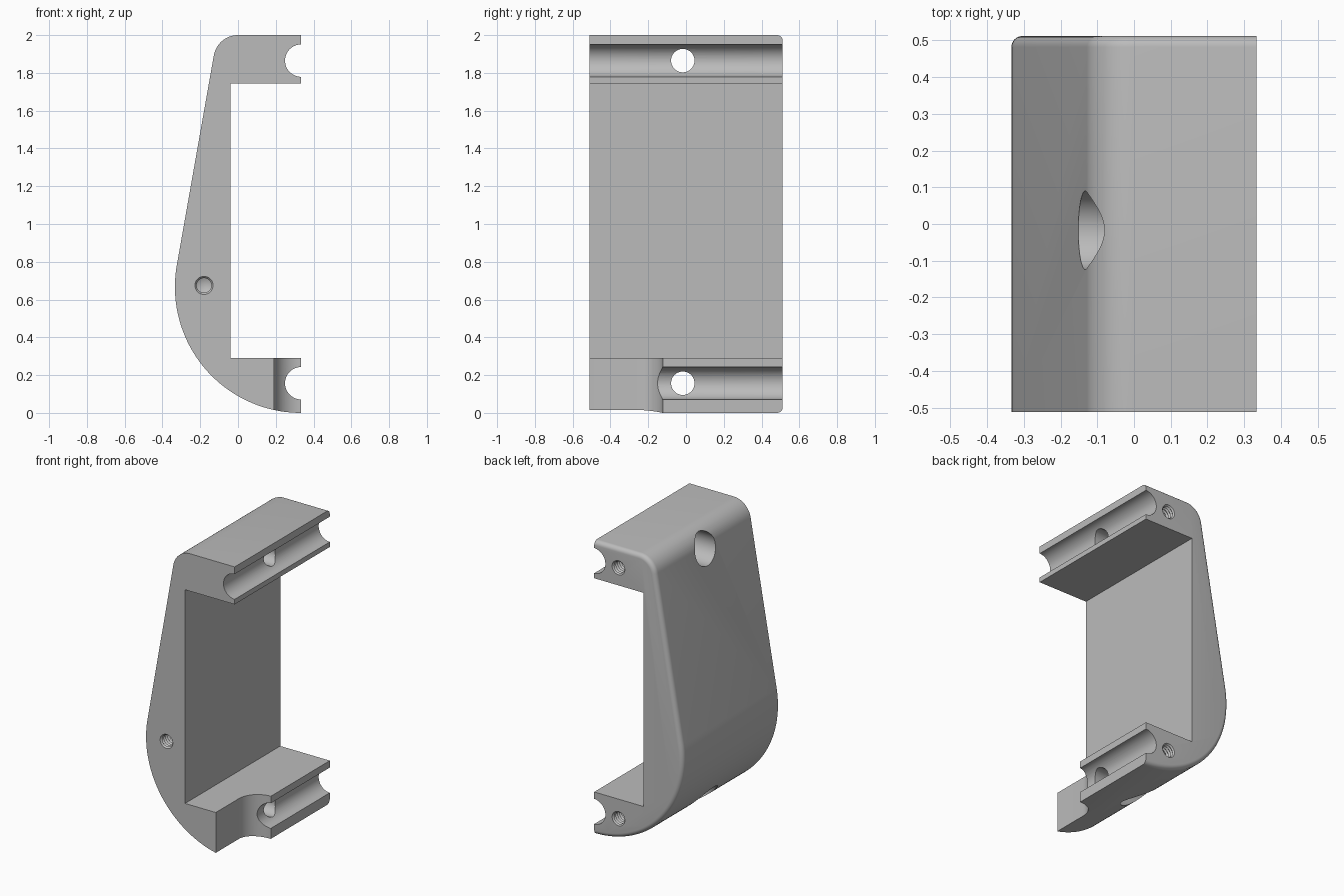
import bpy, bmesh, math
from mathutils import Matrix, Vector

if "Cube" in bpy.data.objects:
    bpy.data.objects.remove(bpy.data.objects["Cube"], do_unlink=True)

HALF_Y = 0.512      # half of the length along y
EDGE_X = 0.333      # open side of the bracket
HOLE_Y = -0.017     # clamp bolt position along y
ARMS = {"upper": 1.865, "lower": 0.157}

grey = bpy.data.materials.new("plain grey")
grey.use_nodes = True
colour = (0.5, 0.5, 0.5, 1)
grey.diffuse_color = colour
grey.node_tree.nodes["Principled BSDF"].inputs["Base Color"].default_value = colour


def arc(cx, cy, r, start, end, steps):
    angles = [math.radians(start + (end - start) * i / steps) for i in range(steps + 1)]
    return [(cx + r * math.cos(a), cy + r * math.sin(a)) for a in angles]


def make_object(name, bm):
    bmesh.ops.recalc_face_normals(bm, faces=bm.faces)
    mesh = bpy.data.meshes.new(name)
    bm.to_mesh(mesh)
    bm.free()
    mesh.materials.append(grey)
    obj = bpy.data.objects.new(name, mesh)
    bpy.context.collection.objects.link(obj)
    return obj


def prism(points, direction):
    """Extrude a closed loop of 3D points."""
    bm = bmesh.new()
    face = bm.faces.new([bm.verts.new(p) for p in points])
    out = bmesh.ops.extrude_face_region(bm, geom=[face])
    moved = [g for g in out["geom"] if isinstance(g, bmesh.types.BMVert)]
    bmesh.ops.translate(bm, verts=moved, vec=direction)
    return bm


def rod(name, radius, start, end, sides=64):
    start, end = Vector(start), Vector(end)
    axis = end - start
    bm = bmesh.new()
    turn = axis.to_track_quat('Z', 'Y').to_matrix().to_4x4()
    bmesh.ops.create_cone(bm, cap_ends=True, segments=sides, radius1=radius,
                          radius2=radius, depth=axis.length,
                          matrix=Matrix.Translation((start + end) / 2) @ turn)
    return make_object(name, bm)


def threaded_cutter(name, x, y, z, inward, depth=0.24, sides=32):
    """Ridged bore with a conical tip, running along y."""
    pitch, outer, inner = 0.02, 0.048, 0.039
    rings = [(-0.05, outer), (0, outer)]
    for i in range(int(depth / pitch)):
        rings += [((i + 0.5) * pitch, inner), ((i + 1) * pitch, outer)]
    bm = bmesh.new()
    loops = []
    for d, r in rings:
        loops.append([bm.verts.new((x + px, y + inward * d, z + pz))
                      for px, pz in arc(0, 0, r, 0, 360, sides)[:-1]])
    tip = bm.verts.new((x, y + inward * (depth + 0.03), z))
    bm.faces.new(loops[0])
    for a, b in zip(loops, loops[1:]):
        for i in range(sides):
            j = (i + 1) % sides
            bm.faces.new((a[i], a[j], b[j], b[i]))
    for i in range(sides):
        bm.faces.new((loops[-1][i], loops[-1][(i + 1) % sides], tip))
    return make_object(name, bm)


# Bracket body: C-shaped profile with a large curved foot
outline = [(EDGE_X, 2.0)]
outline += arc(0, 1.87, 0.13, 90, 170, 16)
outline += arc(EDGE_X, 0.667, 0.667, 170, 270, 56)
outline += [(EDGE_X, 0.29), (-0.04, 0.29), (-0.04, 1.745), (EDGE_X, 1.745)]
bm = prism([(x, -HALF_Y, z) for x, z in outline], (0, 2 * HALF_Y, 0))


# Round the outer rim of the rear end only
def outer_rim(edge):
    a, b = (v.co for v in edge.verts)
    mid = (a + b) / 2
    inside = mid.x > -0.045 and 0.28 < mid.z < 1.75
    return min(a.y, b.y) > HALF_Y - 0.001 and not inside and mid.x < EDGE_X - 0.001


bmesh.ops.recalc_face_normals(bm, faces=bm.faces)
bmesh.ops.bevel(bm, geom=[e for e in bm.edges if outer_rim(e)], offset=0.03,
                offset_type='OFFSET', segments=6, profile=0.5, affect='EDGES')
body = make_object("bracket_body", bm)

cutters = []
for arm, z in ARMS.items():
    # Half-round groove along the open edge
    cutters.append(rod(arm + "_groove", 0.086, (EDGE_X + 0.002, -1, z), (EDGE_X + 0.002, 1, z)))
    # Bolt hole with a wide recess from the outside
    cutters.append(rod(arm + "_bolt_hole", 0.062, (-1, HOLE_Y, z), (1, HOLE_Y, z)))
    cutters.append(rod(arm + "_bolt_recess", 0.107, (-1, HOLE_Y, z), (0.1, HOLE_Y, z)))
    # Threaded hole in the rear end
    cutters.append(threaded_cutter(arm + "_rear_thread", 0.15, HALF_Y, z, -1))

# Threaded hole in the front end
cutters.append(threaded_cutter("front_thread", -0.18, -HALF_Y, 0.675, 1))

# Front corner of the lower arm cut away with a concave end
notch = [(0.5, -0.123), (EDGE_X, -0.123)] + arc(EDGE_X, -0.265, 0.142, 90, 180, 20)[1:]
notch += [(0.191, -0.7), (0.5, -0.7)]
cutters.append(make_object("corner_notch", prism([(x, y, -0.1) for x, y in notch], (0, 0, 0.7))))

for cutter in cutters:
    cutter.hide_render = True
    mod = body.modifiers.new(cutter.name, 'BOOLEAN')
    mod.operation, mod.solver, mod.object = 'DIFFERENCE', 'EXACT', cutter

# Apply the cuts, then remove the cutters
bpy.context.view_layer.update()
result = bpy.data.meshes.new_from_object(
    body.evaluated_get(bpy.context.evaluated_depsgraph_get()))
body.modifiers.clear()
body.data = result
for cutter in cutters:
    bpy.data.objects.remove(cutter, do_unlink=True)

bpy.ops.object.select_all(action='DESELECT')
body.select_set(True)
bpy.context.view_layer.objects.active = body
bpy.ops.object.shade_smooth_by_angle(angle=math.radians(30))
